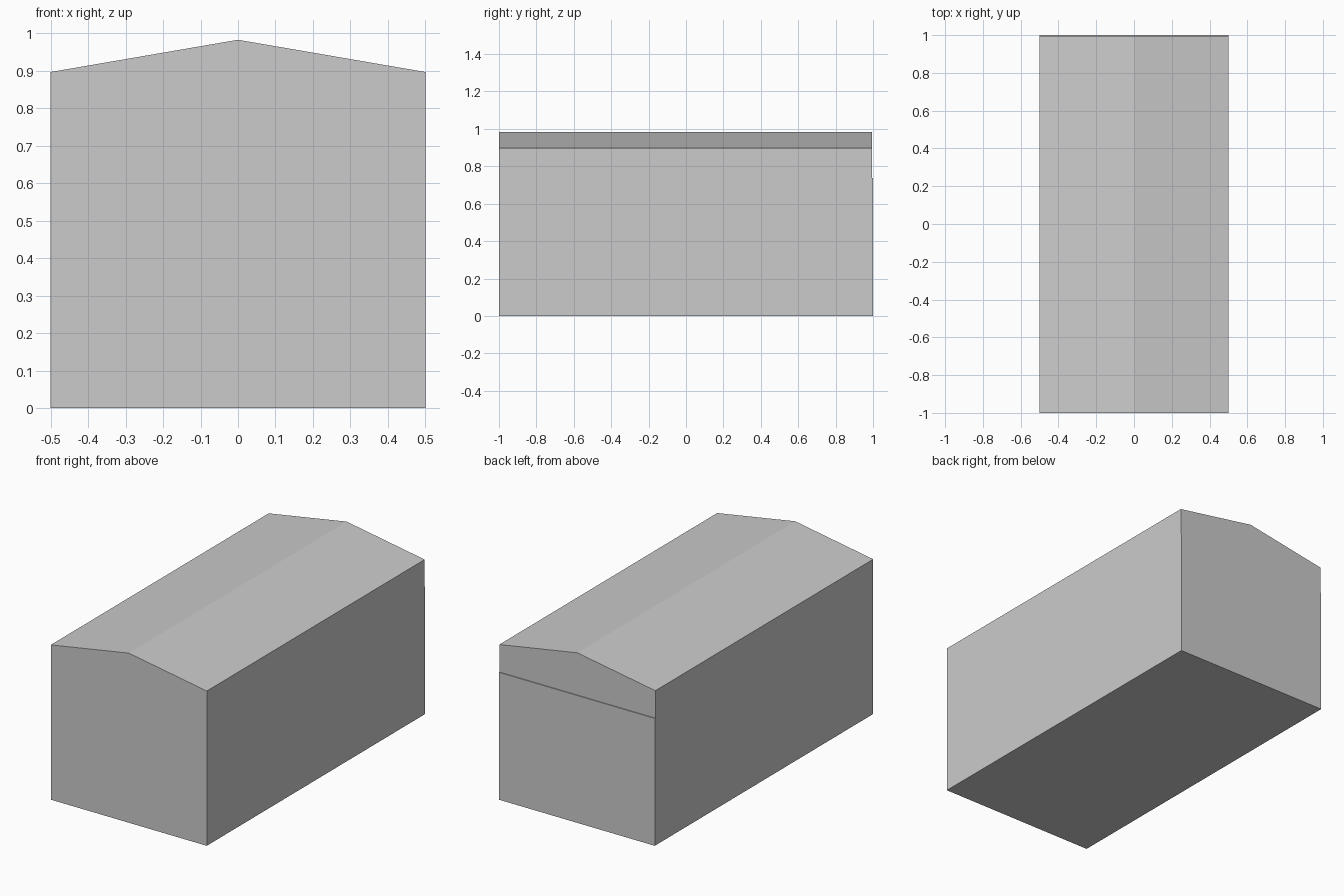
import bpy, bmesh

if "Cube" in bpy.data.objects:
    bpy.data.objects.remove(bpy.data.objects["Cube"])


def prism(name, profile, y0, y1):
    """Extrude an x-z profile along y into a closed solid."""
    bm = bmesh.new()
    face = bm.faces.new([bm.verts.new((x, y0, z)) for x, z in profile])
    out = bmesh.ops.extrude_face_region(bm, geom=[face], use_keep_orig=True)
    moved = [v for v in out["geom"] if isinstance(v, bmesh.types.BMVert)]
    bmesh.ops.translate(bm, verts=moved, vec=(0, y1 - y0, 0))
    bmesh.ops.recalc_face_normals(bm, faces=bm.faces)
    mesh = bpy.data.meshes.new(name)
    bm.to_mesh(mesh)
    bm.free()
    obj = bpy.data.objects.new(name, mesh)
    bpy.context.collection.objects.link(obj)
    return obj


W, SEAM, EAVE, RIDGE = 0.5, 0.738, 0.897, 0.983

# Lower box
prism("body", [(-W, 0), (W, 0), (W, SEAM), (-W, SEAM)], -1, 1)

# Gabled top, its back set in slightly to leave a thin ledge
prism("gabled_lid", [(-W, SEAM), (W, SEAM), (W, EAVE), (0, RIDGE), (-W, EAVE)],
      -1, 0.995)
